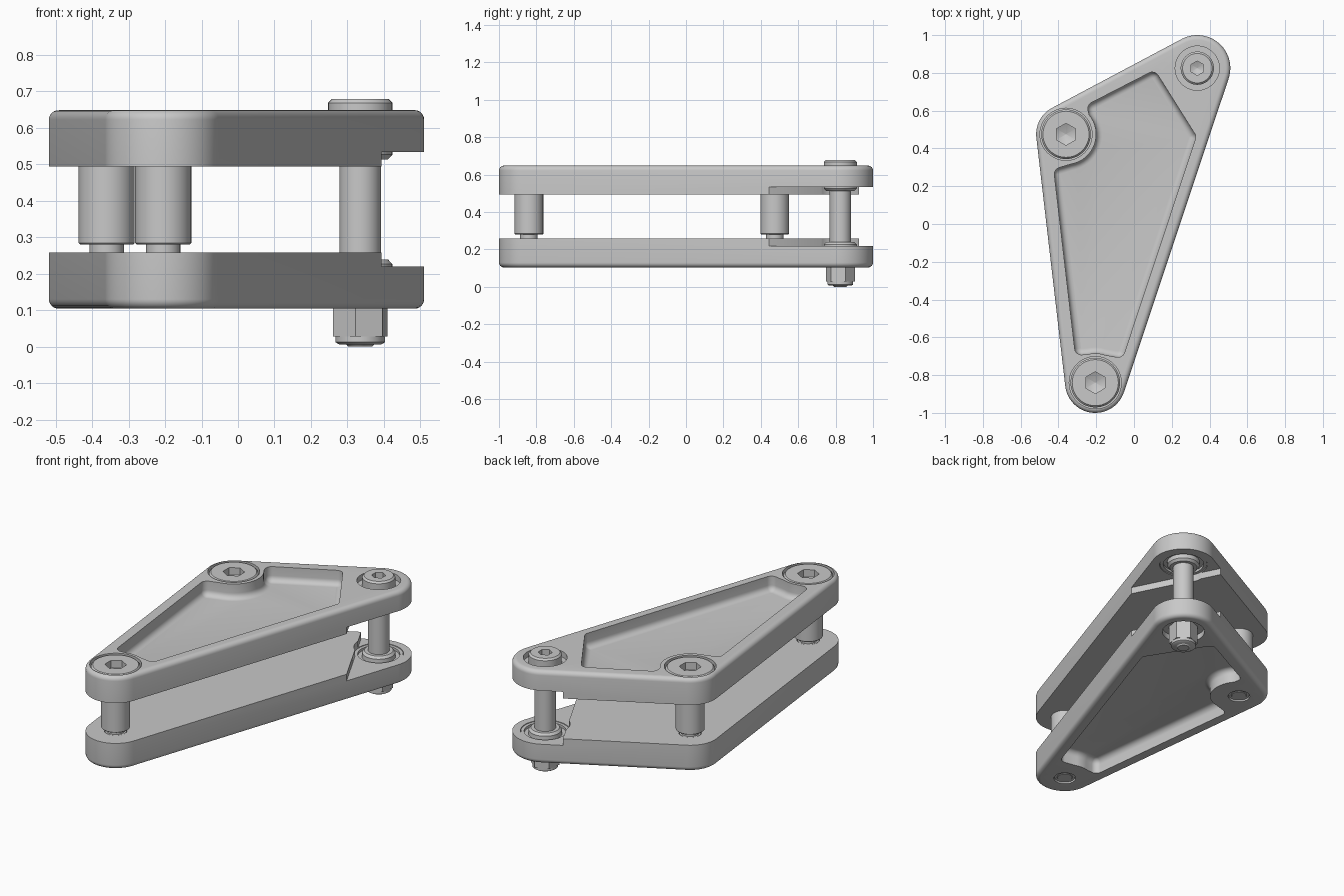
import bpy, bmesh, math
from mathutils import Vector

cube = bpy.data.objects.get("Cube")
if cube:
    bpy.data.objects.remove(cube)

metal = bpy.data.materials.new("machined_grey")
metal.use_nodes = True
GREY = (0.58, 0.58, 0.58, 1)
metal.diffuse_color = GREY
metal.node_tree.nodes["Principled BSDF"].inputs["Base Color"].default_value = GREY

# Pivot centres and the plate levels
PIVOT, BOSS, NOSE = Vector((0.335, 0.825)), Vector((-0.36, 0.475)), Vector((-0.205, -0.84))
TOP, INNER, STEP = 0.648, 0.494, 0.533
MIRROR_SUM = 0.752


def skin(name, rings):
    """Join rings of points into a closed solid."""
    bm = bmesh.new()
    rows = [[bm.verts.new(p) for p in ring] for ring in rings]
    n = len(rows[0])
    for a, b in zip(rows, rows[1:]):
        for i in range(n):
            j = (i + 1) % n
            bm.faces.new((a[i], a[j], b[j], b[i]))
    bm.faces.new(rows[0])
    bm.faces.new(rows[-1])
    bmesh.ops.recalc_face_normals(bm, faces=bm.faces)
    mesh = bpy.data.meshes.new(name)
    bm.to_mesh(mesh)
    bm.free()
    mesh.materials.append(metal)
    obj = bpy.data.objects.new(name, mesh)
    bpy.context.collection.objects.link(obj)
    return obj


def arc(c, r, start, end, steps):
    return [c + r * Vector((math.cos(a), math.sin(a))) for a in
            (math.radians(start + (end - start) * i / steps) for i in range(steps + 1))]


def lathe(name, c, profile, sides=48, turn=0, flip=False):
    rings = []
    for r, z in profile:
        z = MIRROR_SUM - z if flip else z
        rings.append([(*p, z) for p in arc(c, r, turn, turn + 360, sides)[:-1]])
    return skin(name, rings)


def inset(pts, d):
    out = []
    for i, p in enumerate(pts):
        t = (pts[(i + 1) % len(pts)] - pts[i - 1]).normalized()
        out.append(p + d * Vector((-t.y, t.x)))
    return out


def loft(name, outline, levels, flip=False):
    return skin(name, [[(*p, MIRROR_SUM - z if flip else z) for p in inset(outline, d)]
                       for d, z in levels])


def round_corner(prev, p, nxt, r, steps=8):
    a, b = (prev - p).normalized(), (nxt - p).normalized()
    half = a.angle(b) / 2
    c = p + (a + b).normalized() * r / math.sin(half)
    v0, v1 = p + a * r / math.tan(half) - c, p + b * r / math.tan(half) - c
    return [c + v0.lerp(v1, i / steps).normalized() * r for i in range(steps + 1)]


def cut(obj, cutter):
    cutter.hide_render = True
    mod = obj.modifiers.new("cut", "BOOLEAN")
    mod.operation, mod.solver, mod.object = "DIFFERENCE", "EXACT", cutter
    bpy.context.view_layer.objects.active = obj
    bpy.ops.object.modifier_apply(modifier=mod.name)
    bpy.data.objects.remove(cutter)


def plate_outline():
    """Belt around the three pivot circles, counter-clockwise."""
    circles = [(NOSE, 0.16), (PIVOT, 0.175), (BOSS, 0.158)]
    heads = []
    for i in range(3):
        (a, ra), (b, rb) = circles[i], circles[(i + 1) % 3]
        d = b - a
        heads.append(math.degrees(math.atan2(d.y, d.x) - math.acos((ra - rb) / d.length)))
    pts = []
    for i, (c, r) in enumerate(circles):
        start, end = heads[i - 1], heads[i]
        pts += arc(c, r, start, start + (end - start) % 360, 24)
    return pts


def pocket_outline():
    """Weight-saving pocket that wraps around two bosses."""
    raw = [(Vector((-0.06, -0.71)), 0.036), (Vector((0.33, 0.465)), 0.036),
           (Vector((0.11, 0.815)), 0.036), (Vector((-0.25, 0.63)), 0.036)]
    raw += [(p, 0) for p in arc(BOSS, 0.16, 40, -80, 16)]
    raw += [(Vector((-0.425, 0.29)), 0.036), (Vector((-0.31, -0.695)), 0.036)]
    raw += [(p, 0) for p in arc(NOSE, 0.155, 105, 70, 6)]
    pts = []
    for i, (p, r) in enumerate(raw):
        prev, nxt = raw[i - 1][0], raw[(i + 1) % len(raw)][0]
        pts += round_corner(prev, p, nxt, r) if r else [p]
    return pts


def quarter(r, z, sign):
    """Fillet levels from vertical wall to flat face."""
    angles = [math.pi / 2 * i / 6 for i in range(7)]
    return [(r * (1 - math.cos(a)), z + sign * r * math.sin(a)) for a in angles]


def build_plate(name, flip):
    plate = loft(name, plate_outline(), [(0, INNER)] + quarter(0.026, TOP - 0.026, 1), flip)
    # Pocket with a filleted floor
    floor = TOP - 0.085
    cut(plate, loft("pocket_cutter", pocket_outline(),
                    [(0, TOP + 0.05)] + quarter(0.033, floor + 0.033, -1), flip))
    # Thinned end around the pivot
    along, out = Vector((-0.45, 0.893)), Vector((0.893, 0.45))
    s = Vector((0.39, 0.45))
    box = [s - along * 0.4, s - along * 0.4 + out, s + along + out, s + along]
    cut(plate, skin("step_cutter", [[(*p, MIRROR_SUM - z if flip else z) for p in box]
                                    for z in (INNER - 0.05, STEP)]))
    # Bearing seat open on both sides
    cut(plate, lathe("bearing_cutter", PIVOT, [(0.132, 0.45), (0.132, 0.615),
                                               (0.117, 0.615), (0.117, 0.7)], flip=flip))
    for c in (BOSS, NOSE):
        if flip:
            cut(plate, lathe("hole_cutter", c, [(0.06, 0.4), (0.06, 0.7)], flip=True))
        else:
            cut(plate, lathe("counterbore_cutter", c, [(0.05, 0.45), (0.05, 0.57),
                                                       (0.138, 0.57), (0.138, 0.7)]))
    lathe(name + "_bearing", PIVOT,
          [(0.13, 0.615), (0.13, 0.536), (0.112, 0.536), (0.112, 0.55), (0.09, 0.55),
           (0.088, STEP), (0.088, 0.526), (0.076, 0.513)], flip=flip)


def hex_socket(screw, c, r, z, depth, turn):
    cut(screw, lathe("socket_cutter", c, [(r, z + 0.05), (r, z - depth),
                                          (0.001, z - depth - r * 0.5)], 6, turn))


build_plate("upper_plate", False)
build_plate("lower_plate", True)

# Shouldered screws holding the plates apart
for label, c in (("boss", BOSS), ("nose", NOSE)):
    screw = lathe(label + "_screw", c,
                  [(0.04, 0.109), (0.047, 0.116), (0.047, 0.28), (0.073, 0.28), (0.077, 0.284),
                   (0.077, INNER), (0.048, INNER), (0.048, 0.57), (0.131, 0.57),
                   (0.131, TOP - 0.012), (0.122, TOP - 0.002)])
    hex_socket(screw, c, 0.058, TOP, 0.045, 30)
    lathe(label + "_thread_sleeve", c, [(0.057, 0.112), (0.057, 0.257)])

# Pivot bolt with nut
bolt = lathe("pivot_bolt", PIVOT,
             [(0.032, 0), (0.038, 0.006), (0.038, 0.13), (0.057, 0.13), (0.057, 0.61),
              (0.088, 0.61), (0.088, 0.668), (0.078, 0.678)])
hex_socket(bolt, PIVOT, 0.038, 0.678, 0.035, 30)
lathe("pivot_nut", PIVOT, [(0.079, 0.028), (0.079, 0.14)], 6, 20)
lathe("nut_collar", PIVOT, [(0.058, 0.006), (0.068, 0.012), (0.068, 0.028)])

# Smooth curved walls, crisp edges
bpy.ops.object.select_all(action="DESELECT")
for obj in bpy.context.collection.objects:
    if obj.type == "MESH":
        obj.select_set(True)
        bpy.context.view_layer.objects.active = obj
bpy.ops.object.shade_smooth_by_angle(angle=math.radians(32))
